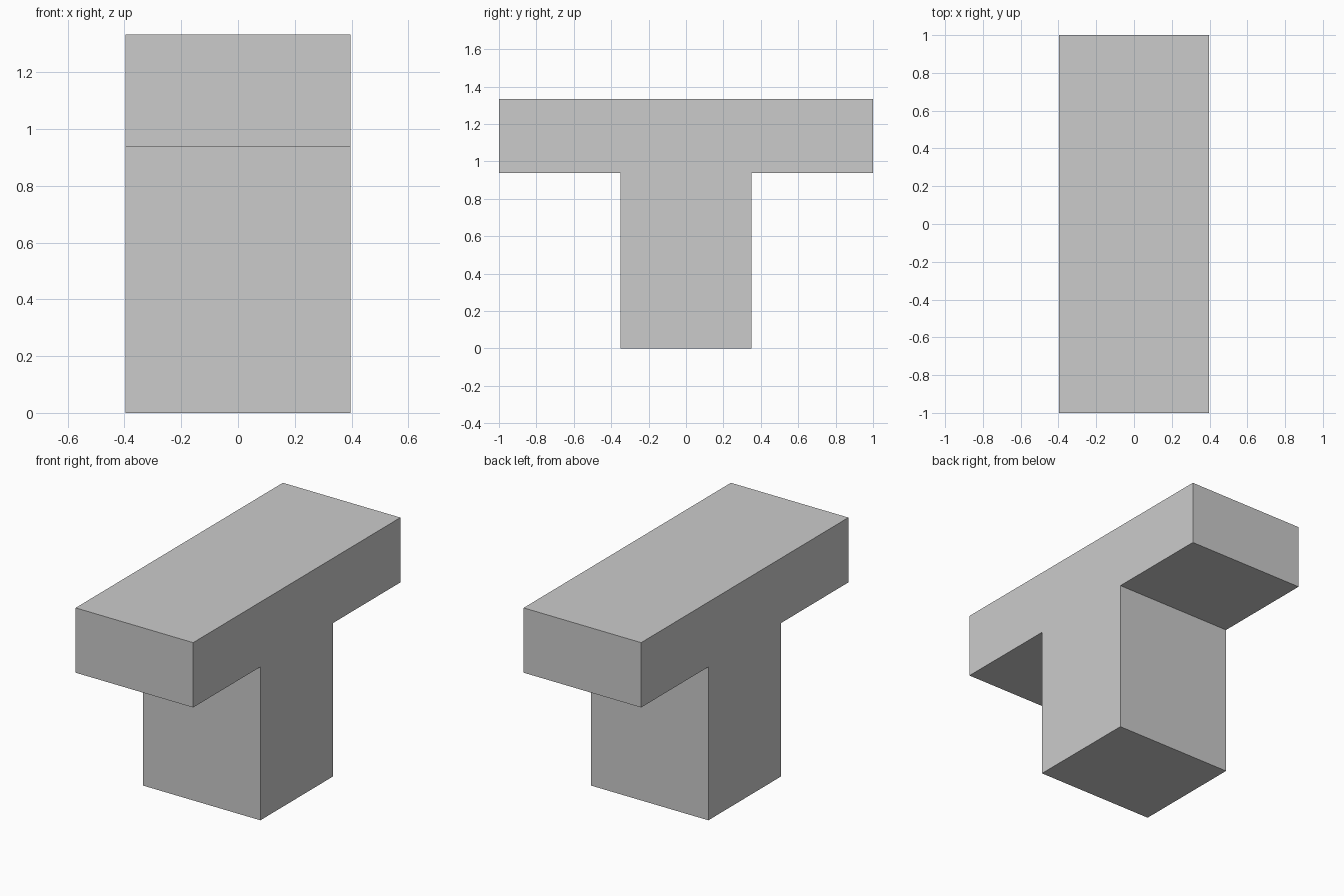
import bpy, bmesh

if "Cube" in bpy.data.objects:
    bpy.data.objects.remove(bpy.data.objects["Cube"])

HALF_DEPTH = 0.397
STEM, BAR = 0.351, 1.0
UNDERSIDE, TOP = 0.937, 1.333

# T-shaped profile in the y-z plane: one half, then mirrored
half = [(STEM, 0), (STEM, UNDERSIDE), (BAR, UNDERSIDE), (BAR, TOP)]
profile = half + [(-y, z) for y, z in reversed(half)]

# Extrude the profile along x into one solid block
bm = bmesh.new()
face = bm.faces.new([bm.verts.new((-HALF_DEPTH, y, z)) for y, z in profile])
result = bmesh.ops.extrude_face_region(bm, geom=[face], use_keep_orig=True)
moved = [v for v in result["geom"] if isinstance(v, bmesh.types.BMVert)]
bmesh.ops.translate(bm, verts=moved, vec=(2 * HALF_DEPTH, 0, 0))
bmesh.ops.recalc_face_normals(bm, faces=bm.faces[:])

mesh = bpy.data.meshes.new("t_block")
bm.to_mesh(mesh)
bm.free()
bpy.context.collection.objects.link(bpy.data.objects.new("t_block", mesh))
